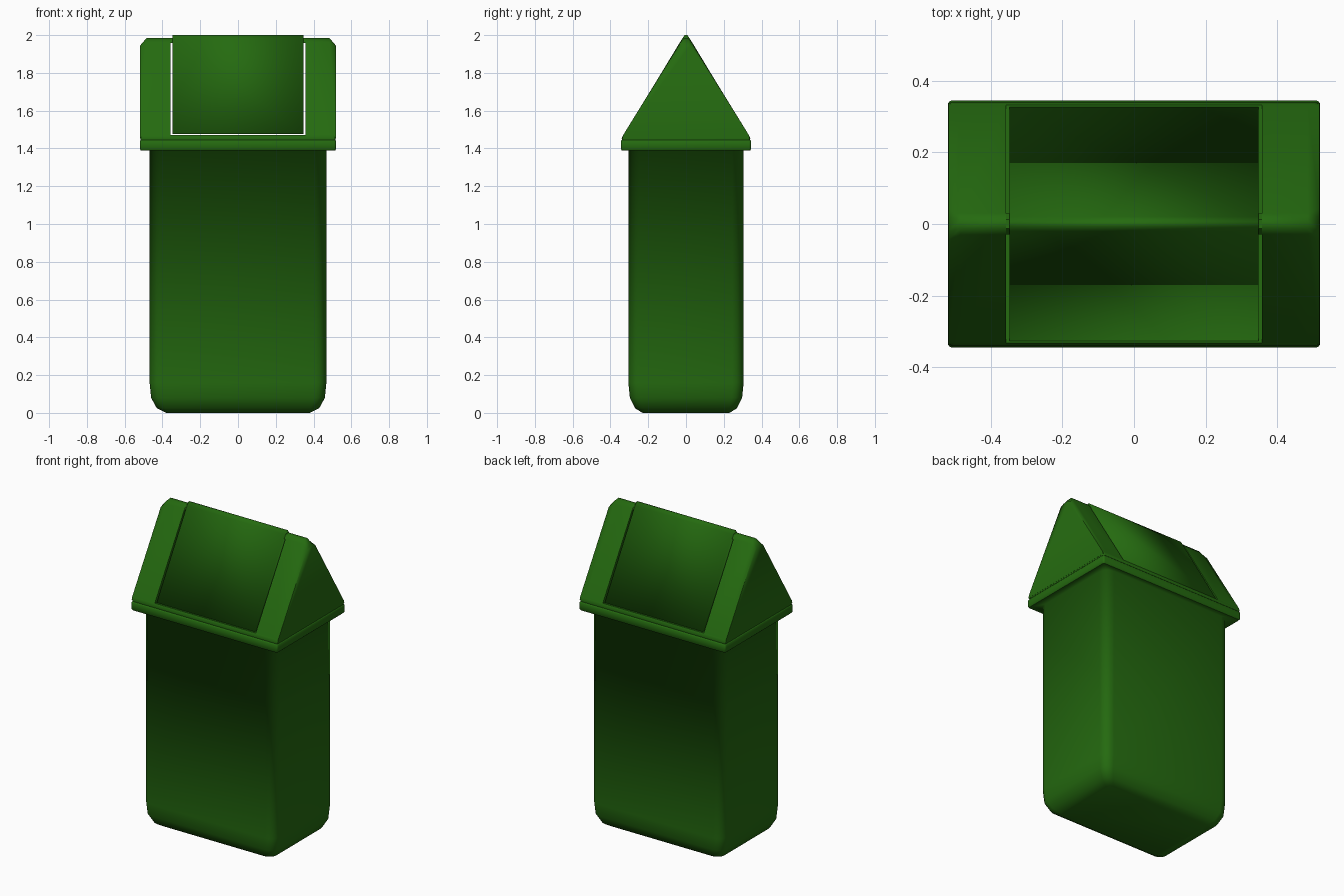
import bpy
import bmesh
import math

cube = bpy.data.objects.get("Cube")
if cube:
    bpy.data.objects.remove(cube, do_unlink=True)

green = bpy.data.materials.new("bin green")
green.use_nodes = True
green.diffuse_color = (0.018, 0.145, 0.005, 1)
bsdf = green.node_tree.nodes["Principled BSDF"]
bsdf.inputs["Base Color"].default_value = green.diffuse_color
bsdf.inputs["Roughness"].default_value = 0.6


def loft(name, rings, cap_start=False, cap_end=False, angle=None):
    """Skin a row of equal-length point rings into one mesh."""
    bm = bmesh.new()
    rows = [[bm.verts.new(p) for p in ring] for ring in rings]
    for a, b in zip(rows, rows[1:]):
        for i in range(len(a)):
            j = (i + 1) % len(a)
            bm.faces.new((a[i], a[j], b[j], b[i]))
    if cap_start:
        bm.faces.new(rows[0][::-1])
    if cap_end:
        bm.faces.new(rows[-1])
    bmesh.ops.recalc_face_normals(bm, faces=bm.faces)
    mesh = bpy.data.meshes.new(name)
    bm.to_mesh(mesh)
    bm.free()
    mesh.materials.append(green)
    obj = bpy.data.objects.new(name, mesh)
    bpy.context.collection.objects.link(obj)
    bpy.ops.object.select_all(action="DESELECT")
    obj.select_set(True)
    bpy.context.view_layer.objects.active = obj
    if angle:
        bpy.ops.object.shade_smooth_by_angle(angle=math.radians(angle))
    else:
        bpy.ops.object.shade_smooth()
    return obj


def rounded(hx, hy, r, z, steps=4):
    """Rounded rectangle ring at height z."""
    points = []
    for k, (sx, sy) in enumerate(((1, 1), (-1, 1), (-1, -1), (1, -1))):
        for s in range(steps + 1):
            a = math.pi / 2 * (k + s / steps)
            points.append((sx * (hx - r) + r * math.cos(a),
                           sy * (hy - r) + r * math.sin(a), z))
    return points


def section(x, half):
    """Mirrored cross-section at x, from one side's (y, z) points."""
    return [(x, y, z) for y, z in half] + [(x, -y, z) for y, z in half[::-1]]


# Container with a rounded foot, flaring into the underside of the rim
loft("body", [rounded(*v) for v in (
    (0.38, 0.23, 0.03, 0), (0.43, 0.27, 0.045, 0.025),
    (0.46, 0.297, 0.055, 0.08), (0.468, 0.305, 0.06, 0.16),
    (0.468, 0.305, 0.06, 1.39), (0.515, 0.34, 0.012, 1.39))],
    cap_start=True)

# Thick rim around the mouth
loft("rim", [rounded(*v) for v in (
    (0.515, 0.34, 0.012, 1.39),
    (0.52, 0.345, 0.012, 1.397), (0.52, 0.345, 0.012, 1.438),
    (0.515, 0.34, 0.012, 1.445), (0.465, 0.302, 0.05, 1.445))],
    angle=50)

# Base of the lid, resting on the rim
loft("lid_base", [rounded(*v) for v in (
    (0.514, 0.336, 0.01, 1.44), (0.518, 0.341, 0.012, 1.455),
    (0.512, 0.332, 0.01, 1.472))], cap_start=True, cap_end=True, angle=50)

# Gable ends of the lid, chamfered at the outer ridge
ridge = [(0.338, 1.452), (0.332, 1.472), (0.03, 1.962), (0.012, 1.984)]
outer = [(0.338, 1.452), (0.332, 1.472), (0.044, 1.935), (0.02, 1.945)]
for side, label in ((1, "left"), (-1, "right")):
    loft(label + "_lid_end",
         [section(side * 0.358, ridge), section(side * 0.485, ridge),
          section(side * 0.518, outer)],
         cap_start=True, cap_end=True, angle=65)

# Swinging flap filling the roof between the ends, and the bar it hangs on
flap = [(0.327, 1.476), (0.02, 1.982), (0.007, 2.0)]
loft("swing_flap", [section(x, flap) for x in (-0.348, 0.348)],
     cap_start=True, cap_end=True)
bar = [(0.03, 1.958), (0.012, 1.984)]
loft("hinge_bar", [section(x, bar) for x in (-0.37, 0.37)],
     cap_start=True, cap_end=True, angle=50)
